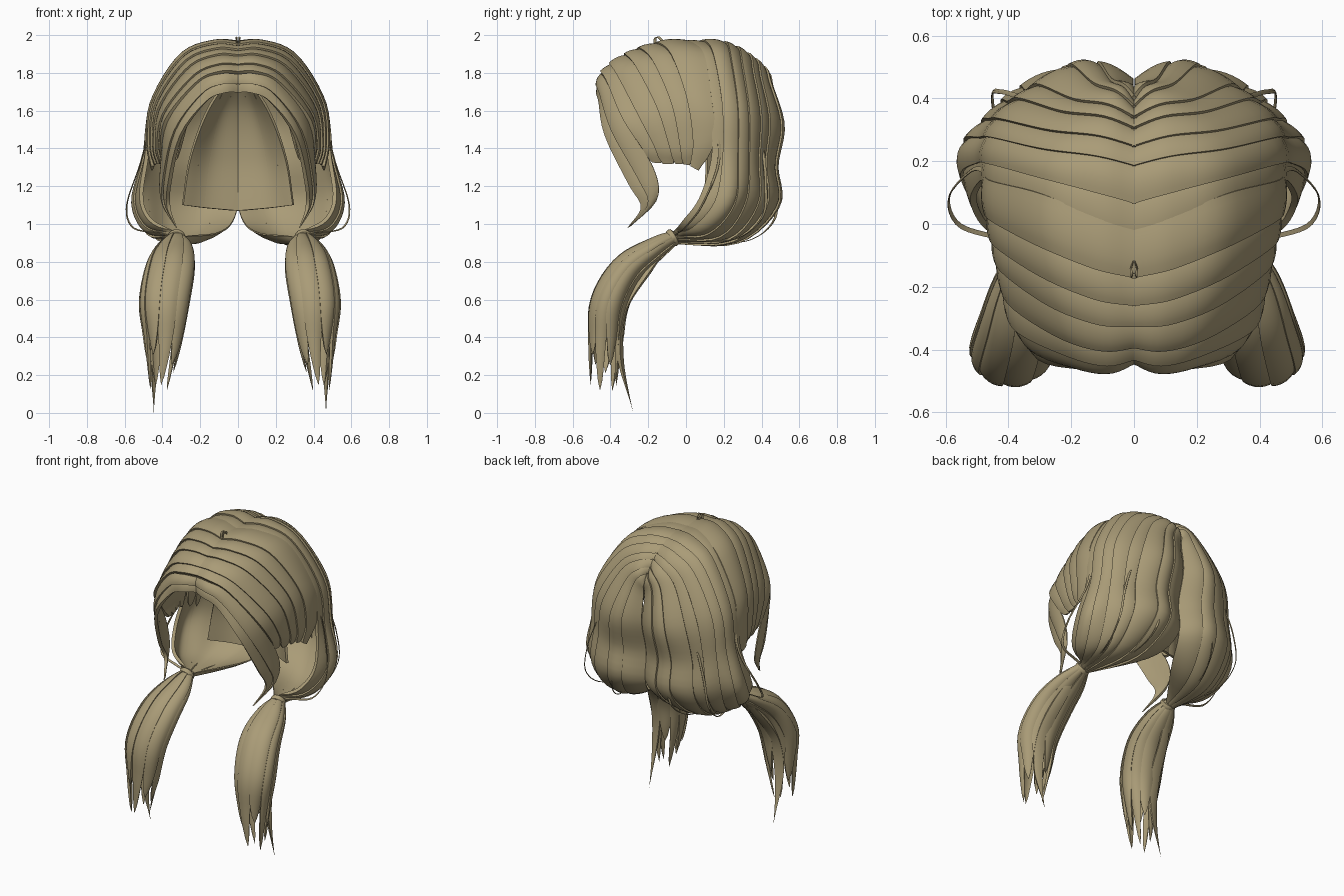
import bpy, bmesh, math, random
from mathutils import Vector, Matrix

if "Cube" in bpy.data.objects:
    bpy.data.objects.remove(bpy.data.objects["Cube"])

random.seed(4)
hair = bpy.data.materials.new("khaki_blonde")
hair.diffuse_color = (0.40, 0.33, 0.185, 1)
hair.use_nodes = True
hair.node_tree.nodes["Principled BSDF"].inputs["Base Color"].default_value = hair.diffuse_color
TIE = Vector((0.335, -0.06, 0.93))


def spline(pts, t):
    """Catmull-Rom point on pts, t in 0..1."""
    n = len(pts) - 1
    s = t * n
    i = max(0, min(int(s), n - 1))
    f = s - i
    b, c = pts[i], pts[i + 1]
    a = pts[i - 1] if i > 0 else 2 * b - c
    d = pts[i + 2] if i + 2 <= n else 2 * c - b
    return 0.5 * (2 * b + (c - a) * f + (2 * a - 5 * b + 4 * c - d) * f * f
                  + (3 * b - a - 3 * c + d) * f ** 3)


def sheet(guides):
    """Surface through guide curves: u across, v root to tip."""
    return lambda u, v: spline([spline(g, v) for g in guides], u)


def lock(bm, surf, u0, u1, v1=1.0, taper=1.0, tip=0.0, lift=0.014, bulge=0.065,
         thick=0.007, rows=26, cols=6):
    """Closed strand lying on a surface, its leading edge raised a little."""
    rings, e = [], 0.004
    for r in range(rows + 1):
        q = r / rows
        v = v1 * q
        k = 1.0
        if q > taper:
            k = max(tip, math.sqrt(max(0, 1 - ((q - taper) / (1 - taper)) ** 1.6)), 0.03)
        mid = (u0 + u1) / 2
        a, b = mid + (u0 - mid) * k, mid + (u1 - mid) * k
        w = (surf(a, v) - surf(b, v)).length
        outer, inner = [], []
        for c in range(cols + 1):
            t = c / cols
            u = a + (b - a) * t
            p = surf(u, v)
            dv = surf(u, min(v + e, 1)) - surf(u, max(v - e, 0))
            du = surf(u + e, v) - surf(u - e, v)
            n = dv.cross(du)
            n = n.normalized() if n.length > 1e-12 else Vector()
            s = min(1, w / 0.05)
            outer.append(bm.verts.new(p + n * (lift * (1 - t) * s + bulge * w * 4 * t * (1 - t))))
            inner.append(bm.verts.new(p - n * thick * s))
        rings.append(outer + inner[::-1])
    m = len(rings[0])
    for r0, r1 in zip(rings, rings[1:]):
        for i in range(m):
            bm.faces.new((r0[i], r0[(i + 1) % m], r1[(i + 1) % m], r1[i]))
    bm.faces.new(rings[0])
    bm.faces.new(rings[-1][::-1])


def finish(name, obj, offset=0.0):
    """Material, smooth shading and left/right mirroring."""
    obj.name = name
    obj.location.x = offset
    obj.data.materials.append(hair)
    bpy.ops.object.select_all(action='DESELECT')
    obj.select_set(True)
    bpy.context.view_layer.objects.active = obj
    bpy.ops.object.shade_smooth_by_angle(angle=math.radians(42))
    mod = obj.modifiers.new("mirror", 'MIRROR')
    mod.use_mirror_merge = False


def make(name, build, offset=0.0):
    bm = bmesh.new()
    build(bm)
    bmesh.ops.recalc_face_normals(bm, faces=bm.faces[:])
    me = bpy.data.meshes.new(name)
    bm.to_mesh(me)
    bm.free()
    obj = bpy.data.objects.new(name, me)
    bpy.context.collection.objects.link(obj)
    finish(name, obj, offset)


def cuts(n, jitter=0.22):
    """Uneven strand boundaries across a sheet."""
    return [0] + [(i + random.uniform(-jitter, jitter)) / n for i in range(1, n)] + [1]


def rooted(rows):
    """Guides that overlap at the parting and puff up just beside it."""
    out = []
    for row in rows:
        g = [Vector(p) for p in row]
        p = g[0].lerp(g[1], 0.4)
        g.insert(1, p + (p - Vector((0, 0.03, 1.4))).normalized() * 0.034)
        g[0].x = -0.006
        out.append(g)
    return out


# Face-framing lock, ending in a point below the cheek
fringe = rooted([
    [(0, -.42, 1.70), (.17, -.45, 1.65), (.30, -.42, 1.47), (.36, -.30, 1.22), (.365, -.23, 1.09), (.325, -.31, .98)],
    [(0, -.43, 1.75), (.19, -.445, 1.70), (.335, -.38, 1.50), (.39, -.24, 1.25), (.39, -.19, 1.11), (.327, -.30, .985)],
    [(0, -.43, 1.79), (.21, -.42, 1.745), (.37, -.33, 1.54), (.41, -.18, 1.30), (.40, -.155, 1.13), (.33, -.29, .99)]])
# Sweeping locks over the temple
temple = rooted([
    [(0, -.42, 1.80), (.21, -.41, 1.75), (.37, -.33, 1.56), (.40, -.23, 1.41), (.385, -.18, 1.33)],
    [(0, -.36, 1.86), (.24, -.32, 1.80), (.395, -.21, 1.60), (.425, -.13, 1.42), (.405, -.10, 1.32)],
    [(0, -.28, 1.905), (.27, -.20, 1.845), (.42, -.10, 1.63), (.445, -.05, 1.42), (.425, -.03, 1.32)],
    [(0, -.17, 1.94), (.29, -.07, 1.88), (.44, .01, 1.65), (.465, .04, 1.43), (.445, .02, 1.31)],
    [(0, -.02, 1.96), (.305, .09, 1.89), (.455, .13, 1.65), (.48, .15, 1.45), (.46, .07, 1.28)]])
# Back hair, every guide gathered into the tie
back = rooted([
    [(0, -.04, 1.945), (.29, .08, 1.88), (.445, .13, 1.63), (.48, .14, 1.36), (.51, .08, 1.14), (.46, -.01, 1.02)],
    [(0, .14, 1.955), (.29, .20, 1.88), (.45, .24, 1.62), (.49, .24, 1.36), (.55, .22, 1.12), (.49, .09, .97)],
    [(0, .25, 1.925), (.26, .30, 1.835), (.41, .335, 1.60), (.445, .335, 1.35), (.47, .32, 1.12), (.43, .19, .94)],
    [(0, .33, 1.87), (.19, .39, 1.775), (.30, .435, 1.55), (.34, .415, 1.32), (.36, .42, 1.10), (.36, .25, .92)],
    [(0, .37, 1.82), (.10, .45, 1.73), (.155, .51, 1.52), (.175, .475, 1.31), (.18, .485, 1.10), (.24, .28, .915)],
    [(0, .40, 1.76), (.008, .44, 1.68), (.008, .465, 1.50), (.008, .42, 1.30), (.01, .42, 1.08), (.09, .25, .955)]])
for i, g in enumerate(back):
    ang = math.radians(80 - 52 * i)
    g.append(TIE + Vector((0.032 * math.cos(ang), 0.0, 0.032 * math.sin(ang))))
# Inner panel fanning down behind the neck
inner = [[Vector(p) for p in g] for g in (
    [(.03, .02, 1.80), (.16, .075, 1.60), (.25, .11, 1.35), (.29, .10, 1.10)],
    [(.02, .05, 1.80), (.09, .17, 1.60), (.14, .20, 1.35), (.17, .17, 1.085)],
    [(0, .08, 1.80), (.002, .21, 1.60), (.002, .25, 1.35), (.002, .22, 1.07)])]
# Short strands inside the temple
under = [[Vector(p) for p in g] for g in (
    [(.12, -.10, 1.80), (.28, -.08, 1.62), (.35, -.05, 1.36)],
    [(.08, -.02, 1.80), (.24, .03, 1.62), (.32, .05, 1.33)])]


def strands(guides, n, **kw):
    def build(bm):
        s, c = sheet(guides), cuts(n)
        for a, b in zip(c, c[1:]):
            g = 0.06 * (b - a)
            lock(bm, s, a - g, b + g, **kw)
    return build


make("fringe_locks", strands(fringe, 2))
make("temple_locks", strands(temple, 5, taper=0.93, tip=0.7))
make("back_locks", strands(back, 8, rows=36, cols=8))
make("inner_back_panel", strands(inner, 4, lift=0.008))
make("inner_temple_locks", strands(under, 2, taper=0.6))

# Pigtails: locks wrapped round a bending, swelling core
core = [Vector(p) for p in ((.335, -.05, .935), (.35, -.17, .865), (.372, -.31, .755),
                            (.40, -.405, .58), (.407, -.425, .38), (.425, -.435, .12))]
size = [Vector(p) for p in ((.030, .028), (.092, .052), (.122, .078), (.122, .090), (.092, .082), (.05, .07))]


def tail_surface(u, v):
    t = (spline(core, min(v + .01, 1)) - spline(core, max(v - .01, 0))).normalized()
    side = Vector((1, 0, 0))
    depth = side.cross(t).normalized()
    s, a = spline(size, v), u * math.tau
    return spline(core, v) + side * (s.x * math.cos(a)) + depth * (s.y * math.sin(a))


def pigtail(bm):
    n = 9
    c = cuts(n)
    for i in range(n):
        g = 0.1 / n
        lock(bm, tail_surface, c[i] - g, c[i + 1] + g, v1=(.9, .98, .86, 1, .93)[i % 5],
             taper=0.68, lift=0.012, bulge=0.08)
    # long trailing tip
    a = [Vector(p) for p in ((.35, -.08, .92), (.43, -.2, .76), (.47, -.33, .55), (.475, -.36, .3), (.458, -.28, .002))]
    b = [Vector(p) for p in ((.33, -.07, .92), (.37, -.18, .75), (.40, -.31, .55), (.43, -.33, .3), (.454, -.28, .004))]
    lock(bm, sheet([a, b]), 0, 1, taper=0.7)


make("pigtails", pigtail, 0.01)

# Hair ties
bpy.ops.mesh.primitive_torus_add(major_segments=20, minor_segments=8, major_radius=0.034, minor_radius=0.015)
tie = bpy.context.object
turn = Vector((.1, -.83, -.5)).to_track_quat('Z', 'Y').to_matrix().to_4x4()
tie.data.transform(Matrix.Translation(TIE + Vector((0, -.012, -.003))) @ turn @ Matrix.Diagonal((1, 1, 1.3, 1)))
finish("hair_ties", tie, 0.01)

# Loose looping wisps
wisps = [
    [(.47, .16, 1.52), (.52, .165, 1.32), (.592, .08, 1.10), (.56, -.01, .98), (.43, -.05, .95), (.35, -.06, .935)],
    [(.37, .40, 1.40), (.43, .415, 1.22), (.455, .40, 1.04), (.43, .26, .92), (.36, .02, .91)],
    [(.20, .47, 1.20), (.22, .46, 1.02), (.26, .32, .91), (.32, .05, .90)],
    [(.005, -.12, 1.95), (.012, -.15, 1.985), (.01, -.17, 1.98), (.008, -.17, 1.94)]]


def build_wisps(bm):
    for w in wisps:
        g = [Vector(p) for p in w]
        lock(bm, sheet([g, [p + Vector((-.006, .014, .004)) for p in g]]), 0, 1,
             lift=0.003, bulge=0.15, thick=0.005, cols=2)


make("loose_wisps", build_wisps)
